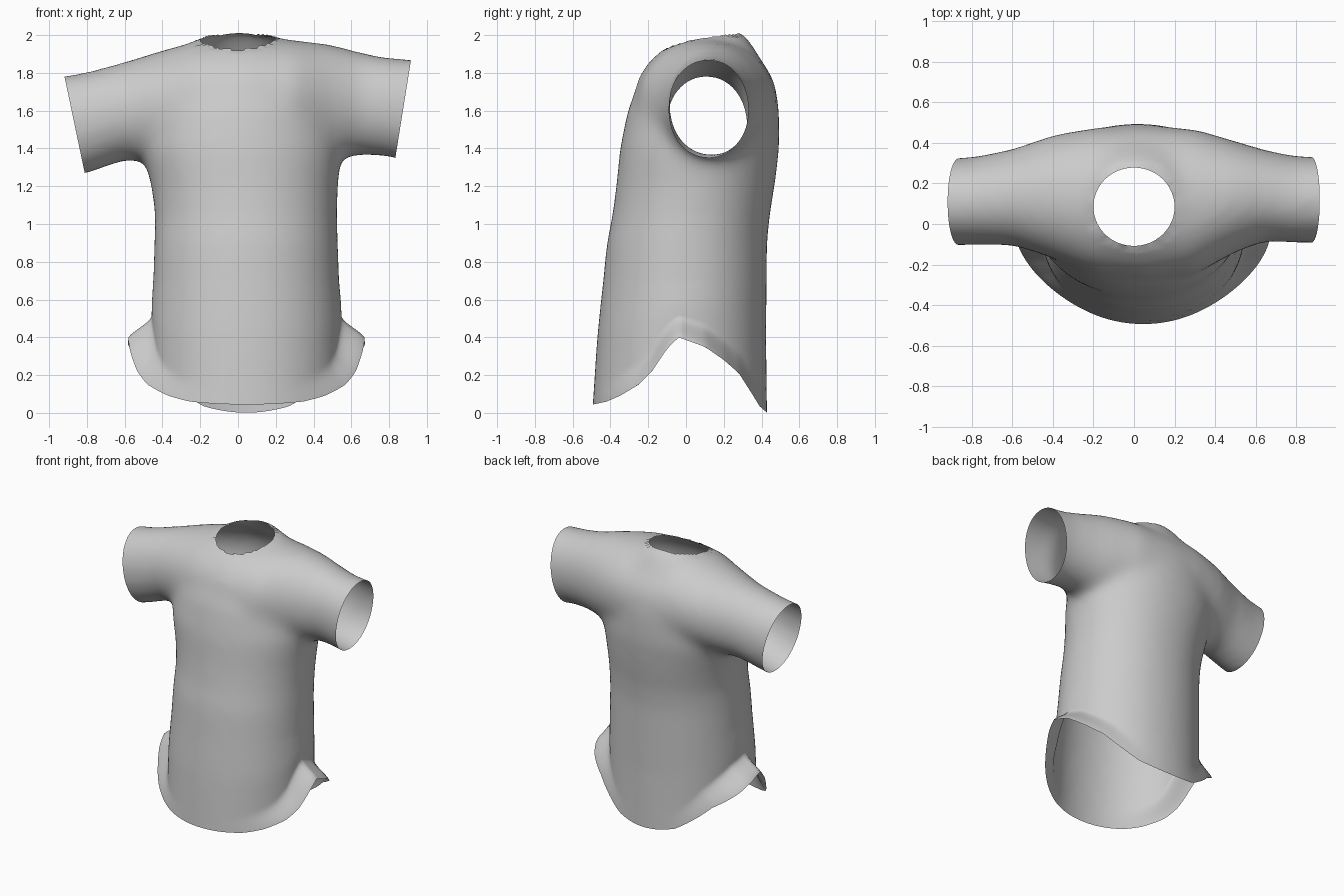
import bpy, bmesh, math
from mathutils import Vector

cube = bpy.data.objects.get("Cube")
if cube:
    bpy.data.objects.remove(cube)

fabric = bpy.data.materials.new("light_grey_fabric")
fabric.use_nodes = True
grey = (0.6, 0.6, 0.6, 1)
fabric.diffuse_color = grey
fabric.node_tree.nodes["Principled BSDF"].inputs["Base Color"].default_value = grey


def loft(bm, rings, place, power, sides=48):
    """Closed tube; each ring is (along, min_a, max_a, min_b, max_b)."""
    loops = []
    for t, a0, a1, b0, b1 in rings:
        loop = []
        for i in range(sides):
            ang = math.tau * i / sides
            c, s = math.cos(ang), math.sin(ang)
            a = (a0 + a1) / 2 + (a1 - a0) / 2 * math.copysign(abs(c) ** (2 / power), c)
            b = (b0 + b1) / 2 + (b1 - b0) / 2 * math.copysign(abs(s) ** (2 / power), s)
            loop.append(bm.verts.new(place(t, a, b)))
        loops.append(loop)
    for lo, hi in zip(loops, loops[1:]):
        for i in range(sides):
            j = (i + 1) % sides
            bm.faces.new((lo[i], lo[j], hi[j], hi[i]))
    bm.faces.new(loops[0])
    bm.faces.new(loops[-1])


def smoothstep(lo, hi, v):
    t = min(max((v - lo) / (hi - lo), 0), 1)
    return t * t * (3 - 2 * t)


def interpolate(points, v):
    for (x0, y0), (x1, y1) in zip(points, points[1:]):
        if v <= x1:
            return y0 + (y1 - y0) * max(v - x0, 0) / (x1 - x0)
    return points[-1][1]


def torso_point(z, x, y):
    """The shoulders tilt up towards the back of the neck."""
    return (x, y, z + 0.22 * (y - 0.085) * smoothstep(1.85, 1.98, z))


# Torso: z, x range, y range
torso = [(-0.3, -.46, .55, -.515, .435), (0.4, -.46, .55, -.47, .425),
         (0.9, -.445, .53, -.42, .43), (1.05, -.44, .525, -.39, .445),
         (1.2, -.46, .53, -.37, .47), (1.4, -.51, .55, -.35, .495),
         (1.6, -.49, .52, -.31, .495), (1.75, -.45, .48, -.25, .47),
         (1.85, -.36, .40, -.195, .41), (1.93, -.26, .28, -.13, .34),
         (1.985, -.20, .21, -.10, .285), (2.01, -.1, .1, -.02, .19)]
# Sleeves and shoulders: x, y range, z range
sleeves = [(-1.15, -.11, .31, 1.20, 1.75), (-0.8, -.105, .33, 1.265, 1.805),
           (-0.6, -.105, .37, 1.335, 1.86), (-0.4, -.17, .44, 1.34, 1.92),
           (-0.2, -.25, .475, 1.32, 1.975), (0.05, -.28, .485, 1.3, 1.985),
           (0.3, -.25, .47, 1.32, 1.975), (0.5, -.14, .41, 1.34, 1.95),
           (0.65, -.085, .365, 1.365, 1.91), (0.8, -.095, .335, 1.355, 1.88),
           (1.15, -.10, .325, 1.26, 1.86)]
bm = bmesh.new()
loft(bm, torso, torso_point, 2.08)
loft(bm, sleeves, lambda x, y, z: (x, y, z), 2.05)
bmesh.ops.recalc_face_normals(bm, faces=bm.faces)
mesh = bpy.data.meshes.new("shirt")
bm.to_mesh(mesh)
bm.free()
shirt = bpy.data.objects.new("shirt", mesh)
bpy.context.collection.objects.link(shirt)

# Fuse the tubes and soften the armpits and shoulders
fuse = shirt.modifiers.new("fuse", 'REMESH')
fuse.mode = 'VOXEL'
fuse.voxel_size = 0.025
soften = shirt.modifiers.new("soften", 'SMOOTH')
soften.factor = 0.5
soften.iterations = 32
fused = bpy.data.meshes.new_from_object(
    shirt.evaluated_get(bpy.context.evaluated_depsgraph_get()))
shirt.modifiers.clear()
shirt.data = fused

# Straight openings: hem and the two cuffs
bm = bmesh.new()
bm.from_mesh(fused)
openings = [((0, 0, 0), (0, 0, -1)),
            ((-0.865, 0, 1.525), (-1, 0, -0.21)),
            ((0.873, 0, 1.6), (1, 0, -0.16))]
for point, normal in openings:
    bmesh.ops.bisect_plane(bm, geom=bm.verts[:] + bm.edges[:] + bm.faces[:],
                           plane_co=Vector(point), plane_no=Vector(normal),
                           clear_outer=True)

# Round neck opening, its rim drawn onto a clean ellipse
def neck_distance(co):
    return math.hypot(co.x / 0.2, (co.y - 0.085) / 0.193)


inside = [v for v in bm.verts if v.co.z > 1.7 and neck_distance(v.co) < 1]
bmesh.ops.delete(bm, geom=inside, context='VERTS')
for v in bm.verts:
    if v.is_boundary and v.co.z > 1.7 and neck_distance(v.co) < 1.5:
        d = neck_distance(v.co)
        v.co.x /= d
        v.co.y = 0.085 + (v.co.y - 0.085) / d

# Curved hem rising at the sides, its side edges curling outwards
hem = [(-.49, .045), (-.42, .06), (-.35, .09), (-.25, .15), (-.18, .22), (-.1, .34),
       (-.04, .40), (.1, .35), (.2, .28), (.28, .21), (.35, .1), (.39, .035), (.43, 0)]
curl_width = [(-.4, .09), (-.1, .13), (0, .13), (.2, .19), (.4, .19)]
for v in bm.verts:
    if v.co.z < 0.7:
        low = interpolate(hem, v.co.y)
        v.co.z = low + v.co.z * (0.7 - low) / 0.7
        curl = 1 - smoothstep(-0.02, 0.12, v.co.z - low)
        side = (v.co.x - 0.045) / 0.5
        v.co.x += interpolate(curl_width, v.co.y) * curl * side ** 3
for f in bm.faces:
    f.smooth = True
bm.to_mesh(fused)
bm.free()
fused.name = "shirt"
fused.materials.clear()
fused.materials.append(fabric)
